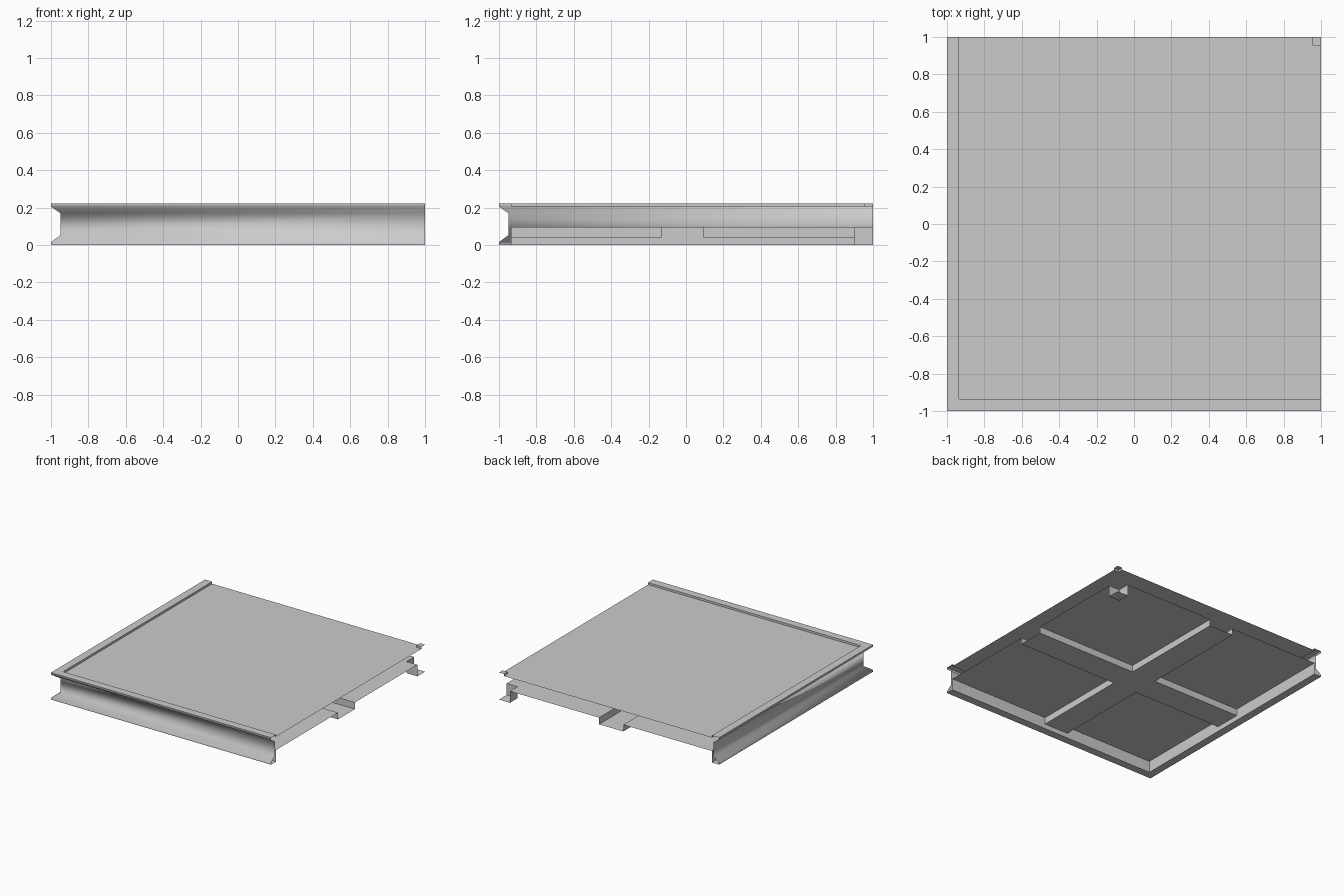
import bpy
import bmesh
import math

old = bpy.data.objects.get("Cube")
if old:
    bpy.data.objects.remove(old, do_unlink=True)

grey = bpy.data.materials.new("plain_grey")
grey.use_nodes = True
colour = (0.6, 0.6, 0.6, 1)
grey.diffuse_color = colour
grey.node_tree.nodes["Principled BSDF"].inputs["Base Color"].default_value = colour


def finish(name, bm):
    mesh = bpy.data.meshes.new(name)
    bm.to_mesh(mesh)
    bm.free()
    mesh.materials.append(grey)
    obj = bpy.data.objects.new(name, mesh)
    bpy.context.collection.objects.link(obj)
    return obj


def stepped_sheet(name, lines, height, face_up):
    """Square open sheet whose grid cells sit at different heights, with walls between."""
    bm = bmesh.new()

    def face(points):
        bm.faces.new([bm.verts.new(p) for p in points])

    n = len(lines) - 1
    for i in range(n):
        for j in range(n):
            x0, x1, y0, y1 = lines[i], lines[i + 1], lines[j], lines[j + 1]
            z = height(i, j)
            face([(x0, y0, z), (x1, y0, z), (x1, y1, z), (x0, y1, z)])
            # Walls towards the next cells
            if i + 1 < n and height(i + 1, j) != z:
                w = height(i + 1, j)
                face([(x1, y0, z), (x1, y0, w), (x1, y1, w), (x1, y1, z)])
            if j + 1 < n and height(i, j + 1) != z:
                w = height(i, j + 1)
                face([(x1, y1, z), (x1, y1, w), (x0, y1, w), (x0, y1, z)])
    if not face_up:
        bmesh.ops.reverse_faces(bm, faces=bm.faces[:])
    bmesh.ops.remove_doubles(bm, verts=bm.verts[:], dist=0.0001)
    return finish(name, bm)


INNER = 0.065
DECK, RIM, RECESS, BEAM = 0.205, 0.222, 0.095, 0.04

# Top deck with the small raised corner
stepped_sheet("deck", [-1 + INNER, 0.955, 1],
              lambda i, j: RIM if i == j == 1 else DECK, True)


# Underside tray: four recesses, a cross of beams and a corner foot
def tray_height(i, j):
    if i == j == 3:
        return 0
    return BEAM if 1 in (i, j) else RECESS


stepped_sheet("underside_tray", [-1 + INNER, -0.13, 0.09, 0.9, 1], tray_height, False)

# Grooved edge trim, mitred along the front and one side
profile = [(INNER, DECK), (INNER, RIM), (0, RIM), (0, DECK), (0.05, 0.17),
           (0.05, 0.052), (0, 0.015), (0, 0), (INNER, 0), (INNER, RECESS)]
bm = bmesh.new()
rows = [[bm.verts.new(p) for p in ((1, -1 + d, z), (-1 + d, -1 + d, z), (-1 + d, 1, z))]
        for d, z in profile]
for a, b in zip(rows, rows[1:]):
    for k in range(2):
        bm.faces.new((a[k], a[k + 1], b[k + 1], b[k]))
trim = finish("edge_trim", bm)

# Soft shading inside the groove, sharp rims
bpy.ops.object.select_all(action="DESELECT")
trim.select_set(True)
bpy.context.view_layer.objects.active = trim
bpy.ops.object.shade_smooth_by_angle(angle=math.radians(65))
